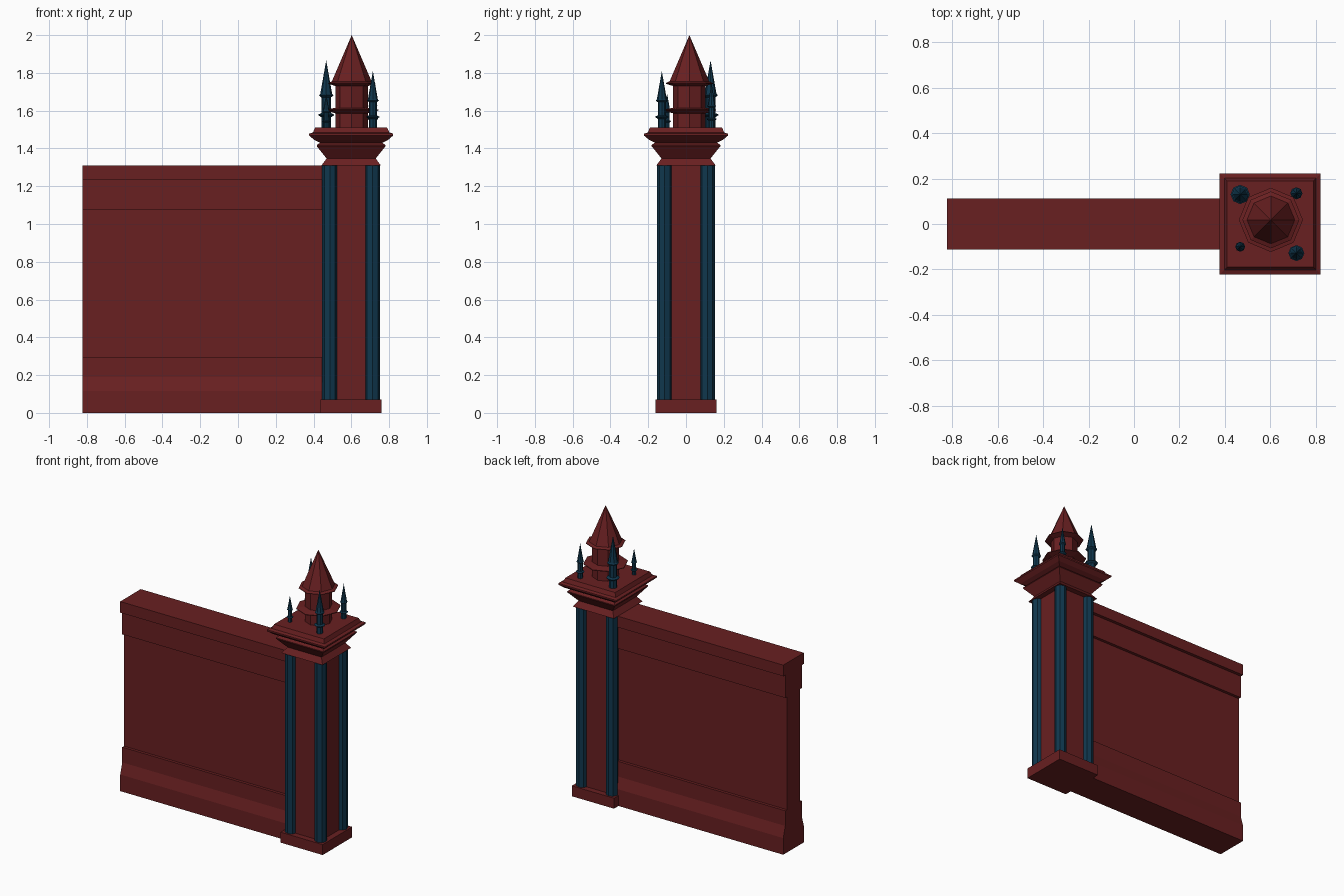
import bpy, bmesh
from math import cos, sin, pi, sqrt

if "Cube" in bpy.data.objects:
    bpy.data.objects.remove(bpy.data.objects["Cube"])

PX = 0.599  # pillar centre x


def material(name, rgb):
    m = bpy.data.materials.new(name)
    m.diffuse_color = (*rgb, 1)
    m.use_nodes = True
    m.node_tree.nodes["Principled BSDF"].inputs["Base Color"].default_value = m.diffuse_color
    return m


red = material("red_stone", (0.14, 0.014, 0.015))
blue = material("blue_stone", (0.005, 0.038, 0.075))


def finish(name, bm, mat):
    bmesh.ops.recalc_face_normals(bm, faces=bm.faces)
    me = bpy.data.meshes.new(name)
    bm.to_mesh(me)
    bm.free()
    me.materials.append(mat)
    ob = bpy.data.objects.new(name, me)
    bpy.context.collection.objects.link(ob)
    return ob


def lathe(name, profile, sides, loc, mat, turn=0.0):
    """Stack n-sided rings (radius, z); radius 0 closes to a point."""
    bm = bmesh.new()
    rings = []
    for r, z in profile:
        n = sides if r > 0 else 1
        rings.append([bm.verts.new((loc[0] + r * cos(turn + 2 * pi * i / sides),
                                    loc[1] + r * sin(turn + 2 * pi * i / sides), z))
                      for i in range(n)])
    for a, b in zip(rings, rings[1:]):
        for i in range(sides):
            j = (i + 1) % sides
            bm.faces.new((a[i], a[j], b[0]) if len(b) == 1 else (a[i], a[j], b[j], b[i]))
    for ring in (rings[0], rings[-1]):
        if len(ring) > 2:
            bm.faces.new(ring)
    return finish(name, bm, mat)


def square(name, profile, mat):
    """Square stack given as (half width, z)."""
    return lathe(name, [(h * sqrt(2), z) for h, z in profile], 4, (PX, 0), mat, pi / 4)


# wall: mirrored cross-section, joined between its two ends
half = [(0.112, 0), (0.112, 0.115), (0.09, 0.19), (0.09, 0.295), (0.07, 0.295), (0.07, 1.075),
        (0.09, 1.075), (0.09, 1.233), (0.112, 1.233), (0.112, 1.31)]
section = half + [(-y, z) for y, z in reversed(half)]
bm = bmesh.new()
ends = [[bm.verts.new((x, y, z)) for y, z in section] for x in (-0.822, PX - 0.11)]
for i in range(len(section)):
    bm.faces.new((ends[0][i - 1], ends[0][i], ends[1][i], ends[1][i - 1]))
for end in ends:
    bm.faces.new(end)
finish("wall", bm, red)

# pillar: plinth, shaft and moulded cap
square("pillar_base", [(0.161, 0), (0.161, 0.072)], red)
square("pillar_shaft", [(0.12, 0.07), (0.12, 1.32)], red)
square("pillar_cap", [(0.157, 1.31), (0.13, 1.347), (0.182, 1.412), (0.182, 1.418), (0.165, 1.43),
                      (0.195, 1.445), (0.222, 1.468), (0.222, 1.478), (0.202, 1.485), (0.19, 1.512)], red)

# corner columns
for sx in (-1, 1):
    for sy in (-1, 1):
        lathe("corner_column", [(0.04, 0.07), (0.04, 1.315)], 8,
              (PX + sx * 0.113, sy * 0.113), blue)


def turret(name, loc, width, top, mat):
    """Octagonal turret with ring, eave and pointed roof."""
    shape = [(0.086, -0.01), (0.086, 0.155), (0.141, 0.185), (0.141, 0.195), (0.086, 0.215),
             (0.086, 0.45), (0.125, 0.475), (0.125, 0.482), (0.105, 0.5), (0, 1)]
    lathe(name, [(r * width, 1.51 + z * (top - 1.51)) for r, z in shape], 8, loc, mat)


# central turret and four pinnacles of different sizes
turret("central_turret", (0.602, 0.018), 1.0, 2.0, red)
for x, y, w, top in [(0.467, 0.13, 0.30, 1.867), (0.714, -0.128, 0.25, 1.81),
                     (0.714, 0.135, 0.19, 1.75), (0.467, -0.1, 0.155, 1.69)]:
    turret("corner_pinnacle", (x, y), w, top, blue)
